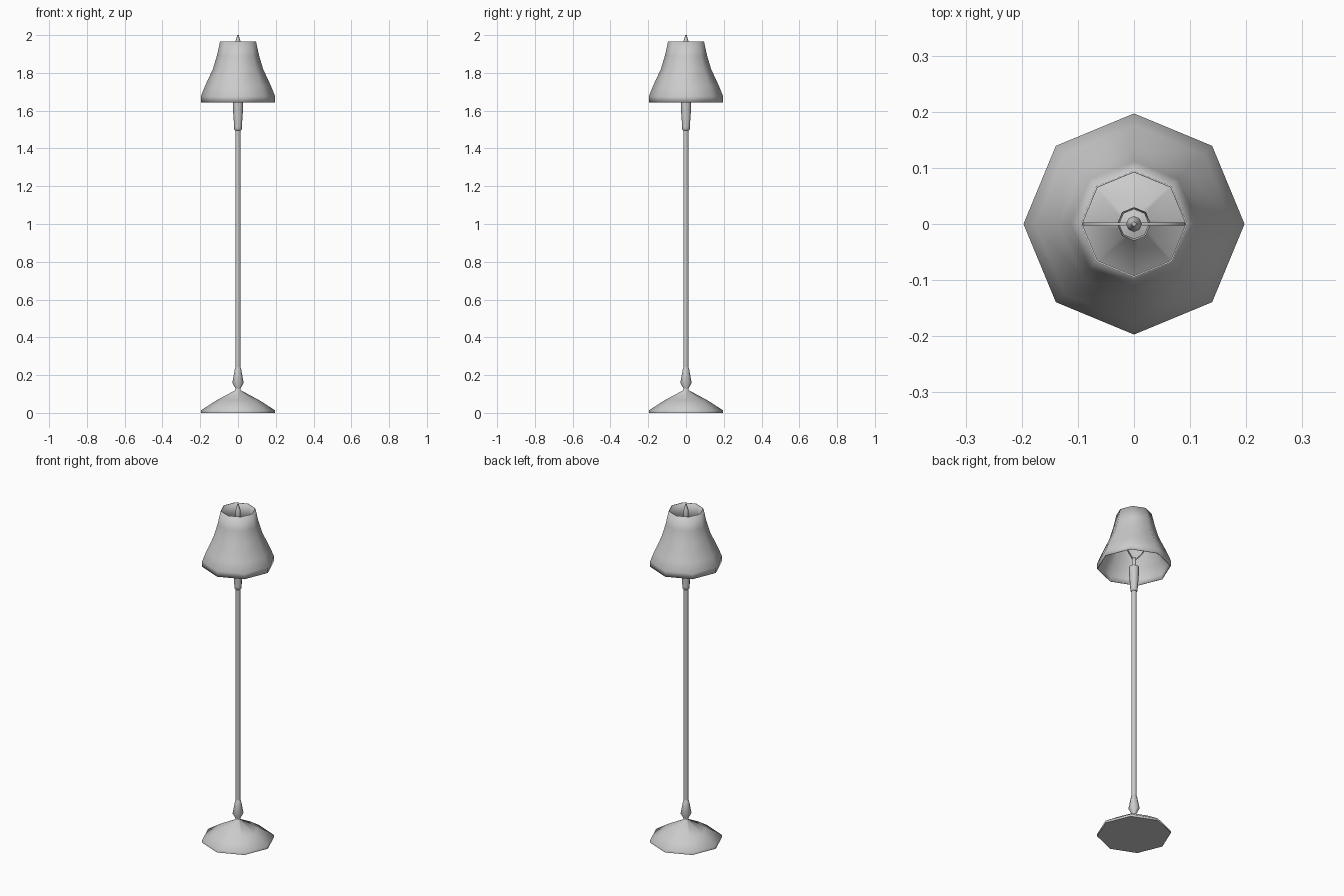
import bpy, bmesh
from math import cos, sin, pi, radians

if "Cube" in bpy.data.objects:
    bpy.data.objects.remove(bpy.data.objects["Cube"])

SIDES = 8


def finish(name, bm, angle=60):
    bmesh.ops.recalc_face_normals(bm, faces=bm.faces)
    me = bpy.data.meshes.new(name)
    bm.to_mesh(me)
    bm.free()
    ob = bpy.data.objects.new(name, me)
    bpy.context.collection.objects.link(ob)
    bpy.ops.object.select_all(action='DESELECT')
    ob.select_set(True)
    bpy.context.view_layer.objects.active = ob
    bpy.ops.object.shade_smooth_by_angle(angle=radians(angle))
    return ob


def lathe(name, profile, caps=True):
    """Turn an (r, z) profile into an eight-sided solid or shell."""
    bm = bmesh.new()
    rings = [[bm.verts.new((r * cos(2 * pi * i / SIDES), r * sin(2 * pi * i / SIDES), z))
              for i in range(SIDES)] for r, z in profile]
    for a, b in zip(rings, rings[1:]):
        for i in range(SIDES):
            j = (i + 1) % SIDES
            bm.faces.new((a[i], a[j], b[j], b[i]))
    if caps:
        bm.faces.new(rings[0][::-1])
        bm.faces.new(rings[-1])
    return finish(name, bm)


def strip(name, path, half=0.003):
    """Square wire following an (x, z) path in the y = 0 plane."""
    bm = bmesh.new()
    rings = []
    for k, (x, z) in enumerate(path):
        x0, z0 = path[max(k - 1, 0)]
        x1, z1 = path[min(k + 1, len(path) - 1)]
        d = ((x1 - x0) ** 2 + (z1 - z0) ** 2) ** 0.5
        nx, nz = -(z1 - z0) / d * half, (x1 - x0) / d * half
        rings.append([bm.verts.new((x + s * nx, y, z + s * nz))
                      for s, y in ((-1, -half), (1, -half), (1, half), (-1, half))])
    for a, b in zip(rings, rings[1:]):
        for i in range(4):
            j = (i + 1) % 4
            bm.faces.new((a[i], a[j], b[j], b[i]))
    bm.faces.new(rings[0][::-1])
    bm.faces.new(rings[-1])
    return finish(name, bm)


# Foot with the turned collar above it
lathe("base", [(0.197, 0), (0.197, 0.013), (0.113, 0.067), (0.014, 0.12),
               (0.014, 0.13), (0.030, 0.16), (0.016, 0.235), (0.013, 0.24)])

# Long pole
lathe("pole", [(0.0135, 0.235), (0.0135, 1.505)])

# Flared neck and lamp socket
lathe("neck", [(0.015, 1.495), (0.020, 1.50), (0.020, 1.515), (0.027, 1.61),
               (0.027, 1.645), (0.012, 1.65), (0.012, 1.70)])

# Wire harp holding the shade
half_harp = [(0.008, 1.69), (0.055, 1.745), (0.09, 1.81), (0.088, 1.86), (0.055, 1.90)]
strip("harp", half_harp + [(0, 1.915)] + [(-x, z) for x, z in reversed(half_harp)])

# Finial
lathe("finial", [(0.009, 1.905), (0.014, 1.93), (0.014, 1.965), (0.009, 1.98), (0.004, 2.0)])

# Open shade with a straight lower band
shade = lathe("shade", [(0.197, 1.643), (0.197, 1.675), (0.176, 1.728),
                        (0.133, 1.82), (0.112, 1.89), (0.095, 1.967)], caps=False)
mod = shade.modifiers.new("thickness", 'SOLIDIFY')
mod.thickness = 0.003
mod.offset = -1
